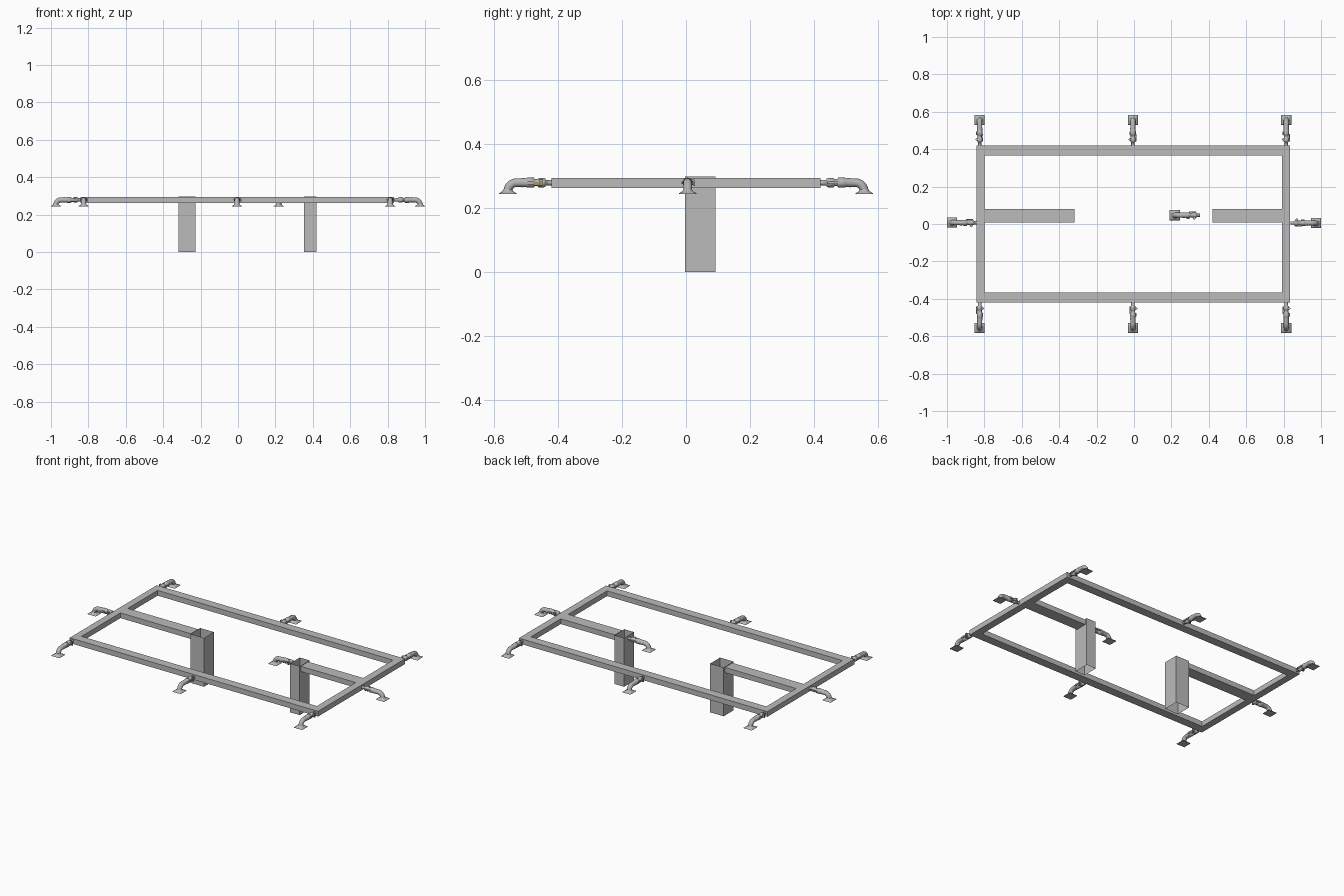
import bpy, bmesh, math
from mathutils import Vector

if "Cube" in bpy.data.objects:
    bpy.data.objects.remove(bpy.data.objects["Cube"])


def material(name, rgb):
    m = bpy.data.materials.new(name)
    m.diffuse_color = (*rgb, 1)
    m.use_nodes = True
    m.node_tree.nodes["Principled BSDF"].inputs["Base Color"].default_value = m.diffuse_color
    return m


STEEL = material("frame grey", (0.5, 0.5, 0.5))
METAL = material("fitting grey", (0.46, 0.46, 0.46))
BRASS = material("dull brass", (0.38, 0.31, 0.09))


def to_mesh(bm, name, mat):
    bmesh.ops.recalc_face_normals(bm, faces=bm.faces[:])
    me = bpy.data.meshes.new(name)
    bm.to_mesh(me)
    bm.free()
    me.materials.append(mat)
    return me


def place(name, me, loc=(0, 0, 0), turn=0):
    ob = bpy.data.objects.new(name, me)
    ob.location = loc
    ob.rotation_euler.z = turn
    bpy.context.collection.objects.link(ob)
    return ob


def add_box(bm, lo, hi, open_ends=False):
    vs = [bm.verts.new((x, y, z)) for z in (lo[2], hi[2])
          for x, y in ((lo[0], lo[1]), (hi[0], lo[1]), (hi[0], hi[1]), (lo[0], hi[1]))]
    for i in range(4):
        j = (i + 1) % 4
        bm.faces.new((vs[i], vs[j], vs[j + 4], vs[i + 4]))
    if not open_ends:
        bm.faces.new(vs[3::-1])
        bm.faces.new(vs[4:])


def box(name, lo, hi, open_ends=False):
    bm = bmesh.new()
    add_box(bm, lo, hi, open_ends)
    place(name, to_mesh(bm, name, STEEL))


def loft(bm, rings):
    """Skin closed rings of points and cap both ends."""
    rows = [[bm.verts.new(p) for p in r] for r in rings]
    n = len(rows[0])
    for a, b in zip(rows, rows[1:]):
        for i in range(n):
            j = (i + 1) % n
            bm.faces.new((a[i], a[j], b[j], b[i])).smooth = True
    bm.faces.new(rows[0])
    bm.faces.new(rows[-1])


def ring(center, angle, r, n=20):
    """Circle in the x-z plane of the pipe, tilted down by angle."""
    c, s = math.cos(angle), math.sin(angle)
    out = []
    for k in range(n):
        t = 2 * math.pi * k / n
        v = Vector((s * math.cos(t), math.sin(t), c * math.cos(t))) * r
        out.append(Vector(center) + v)
    return out


def square_ring(x, z, half, roundness, n=24):
    """Ring around a vertical axis, blended from square to circle."""
    out = []
    for k in range(n):
        t = 2 * math.pi * k / n
        c, s = math.cos(t), math.sin(t)
        f = half * (roundness + (1 - roundness) / max(abs(c), abs(s)))
        out.append((x + f * c, f * s, z))
    return out


# Box section frame
Z0, Z1 = 0.262, 0.294
box("front_rail", (-0.843, -0.42, Z0), (0.835, -0.367, Z1))
box("back_rail", (-0.843, 0.367, Z0), (0.835, 0.42, Z1))
box("left_rail", (-0.843, -0.367, Z0), (-0.80, 0.367, Z1))
box("right_rail", (0.79, -0.367, Z0), (0.835, 0.367, Z1))
box("left_arm", (-0.80, 0.008, Z0), (-0.319, 0.08, Z1))
box("right_arm", (0.419, 0.008, Z0), (0.79, 0.08, Z1))

# Thin open columns
box("left_column", (-0.319, -0.003, 0), (-0.228, 0.092, 0.298), True)
box("right_column", (0.354, -0.003, 0), (0.419, 0.092, 0.298), True)

# Outlet pipe along +x: nipple, coupling, elbow
bm = bmesh.new()
profile = [(0, .009), (.018, .009), (.018, .012), (.024, .0145), (.040, .0145),
           (.043, .011), (.052, .011), (.055, .0155), (.076, .0155),
           (.079, .0135), (.092, .0145), (.096, .0135)]
rings = [ring((x, 0, 0), 0, r) for x, r in profile]
for k in range(1, 9):
    a = math.pi / 2 * k / 8
    rings.append(ring((.108 + .028 * math.sin(a), 0, .028 * math.cos(a) - .028), a, .0135))
loft(bm, rings)
for e in bm.edges:
    if len(e.link_faces) == 2 and e.calc_face_angle(0) > math.radians(40):
        e.smooth = False
pipe = to_mesh(bm, "outlet_pipe", METAL)

# Flared square foot
bm = bmesh.new()
loft(bm, [square_ring(.136, z, h, q) for z, h, q in
          ((-.036, .027, 0), (-.033, .027, 0), (-.030, .021, .4), (-.026, .016, 1), (-.020, .0135, 1))])
foot = to_mesh(bm, "outlet_foot", METAL)

# Clamp lugs and lever on the side of the coupling
bm = bmesh.new()
add_box(bm, (.026, .010, -.008), (.038, .021, .010))
add_box(bm, (.056, .010, -.005), (.074, .019, .005))
add_box(bm, (.022, -.019, -.004), (.060, -.014, .004))
clamp = to_mesh(bm, "clamp_lug", METAL)
bm = bmesh.new()
add_box(bm, (.029, .019, -.010), (.035, .0235, .005))
add_box(bm, (.040, .008, -.009), (.054, .0125, .002))
pin = to_mesh(bm, "clamp_pin", BRASS)

# Outlets around the frame and one on the right column
H = math.pi / 2
spots = [(x, s * .42, s * H) for x in (-.825, -.006, .814) for s in (-1, 1)]
spots += [(-.838, .007, math.pi), (.838, .005, 0), (.354, .047, math.pi)]
for i, (x, y, turn) in enumerate(spots, 1):
    for name, me in (("outlet_pipe", pipe), ("outlet_foot", foot),
                     ("clamp_lug", clamp), ("clamp_pin", pin)):
        place(f"{name}_{i}", me, (x, y, .279), turn)
